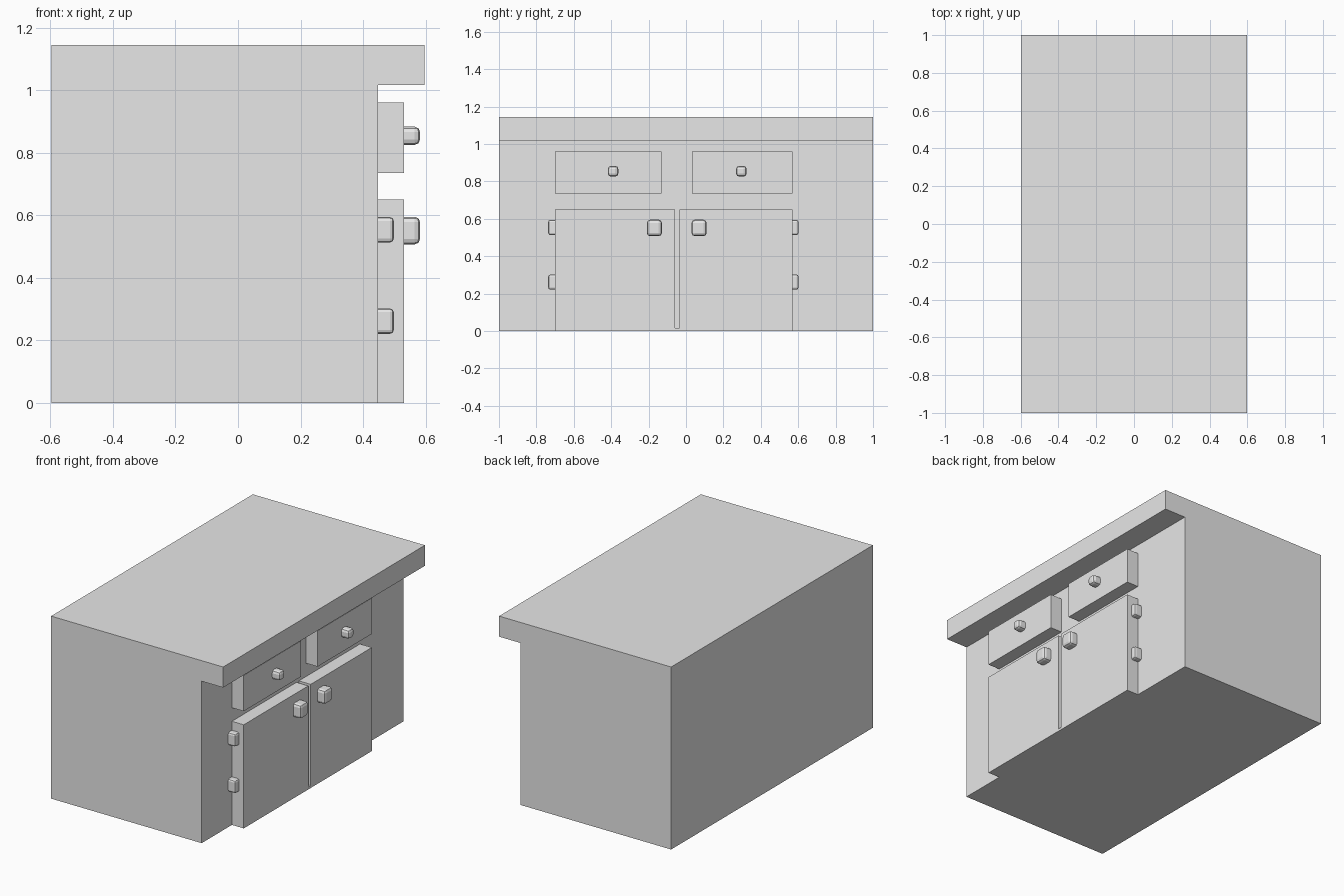
import bpy
import bmesh
from mathutils import Vector

default = bpy.data.objects.get("Cube")
if default:
    bpy.data.objects.remove(default)

grey = bpy.data.materials.new("plain grey")
grey.use_nodes = True
grey.diffuse_color = (0.8, 0.8, 0.8, 1)
grey.node_tree.nodes["Principled BSDF"].inputs["Base Color"].default_value = (0.8, 0.8, 0.8, 1)


def finish(name, bm):
    mesh = bpy.data.meshes.new(name)
    bmesh.ops.recalc_face_normals(bm, faces=bm.faces)
    bm.to_mesh(mesh)
    bm.free()
    mesh.materials.append(grey)
    obj = bpy.data.objects.new(name, mesh)
    bpy.context.collection.objects.link(obj)
    return obj


def extrude_profile(name, points, axis, start, end):
    """Extrude a closed outline along x or y; the points fill the other two axes."""
    bm = bmesh.new()
    place = (lambda a, b: (start, a, b)) if axis == "x" else (lambda a, b: (a, start, b))
    face = bm.faces.new([bm.verts.new(place(a, b)) for a, b in points])
    shift = Vector((end - start, 0, 0)) if axis == "x" else Vector((0, end - start, 0))
    new = bmesh.ops.extrude_face_region(bm, geom=[face])["geom"]
    verts = [v for v in new if isinstance(v, bmesh.types.BMVert)]
    bmesh.ops.translate(bm, verts=verts, vec=shift)
    return finish(name, bm)


def box(name, x, y, z, bevel=0):
    bm = bmesh.new()
    bmesh.ops.create_cube(bm, size=1)
    for v in bm.verts:
        v.co = [r[0] if c < 0 else r[1] for c, r in zip(v.co, (x, y, z))]
    obj = finish(name, bm)
    if bevel:
        mod = obj.modifiers.new("rounded edges", "BEVEL")
        mod.width = bevel
        mod.segments = 2
    return obj


FACE, DOOR_FRONT = 0.448, 0.53

# Cabinet body and overhanging counter, one solid side outline
extrude_profile("cabinet_body", [(-0.597, 0), (FACE, 0), (FACE, 1.016), (0.597, 1.016),
                                 (0.597, 1.145), (-0.597, 1.145)], "y", -1, 1)

# Pair of doors, split by a narrow slot that stops just above the floor
extrude_profile("double_doors", [(-0.70, 0), (0.57, 0), (0.57, 0.65), (-0.036, 0.65),
                                 (-0.036, 0.015), (-0.06, 0.015), (-0.06, 0.65),
                                 (-0.70, 0.65)], "x", FACE, DOOR_FRONT)

# Drawers with small rounded knobs
for side, y0, y1, knob in (("right", -0.70, -0.13, -0.39), ("left", 0.032, 0.57, 0.296)):
    box(f"{side}_drawer", (FACE, DOOR_FRONT), (y0, y1), (0.735, 0.96))
    box(f"{side}_drawer_knob", (0.49, 0.582), (knob - 0.028, knob + 0.028),
        (0.825, 0.883), 0.017)

# Larger door knobs
for side, y in (("right", -0.169), ("left", 0.07)):
    box(f"{side}_door_knob", (0.49, 0.582), (y - 0.04, y + 0.04), (0.507, 0.595), 0.017)

# Hinges on the outer edges of the doors
for side, y0, y1 in (("right", -0.737, -0.66), ("left", 0.53, 0.602)):
    for level, z in (("lower", 0.26), ("upper", 0.552)):
        box(f"{side}_{level}_hinge", (0.41, 0.498), (y0, y1), (z - 0.039, z + 0.042), 0.012)
